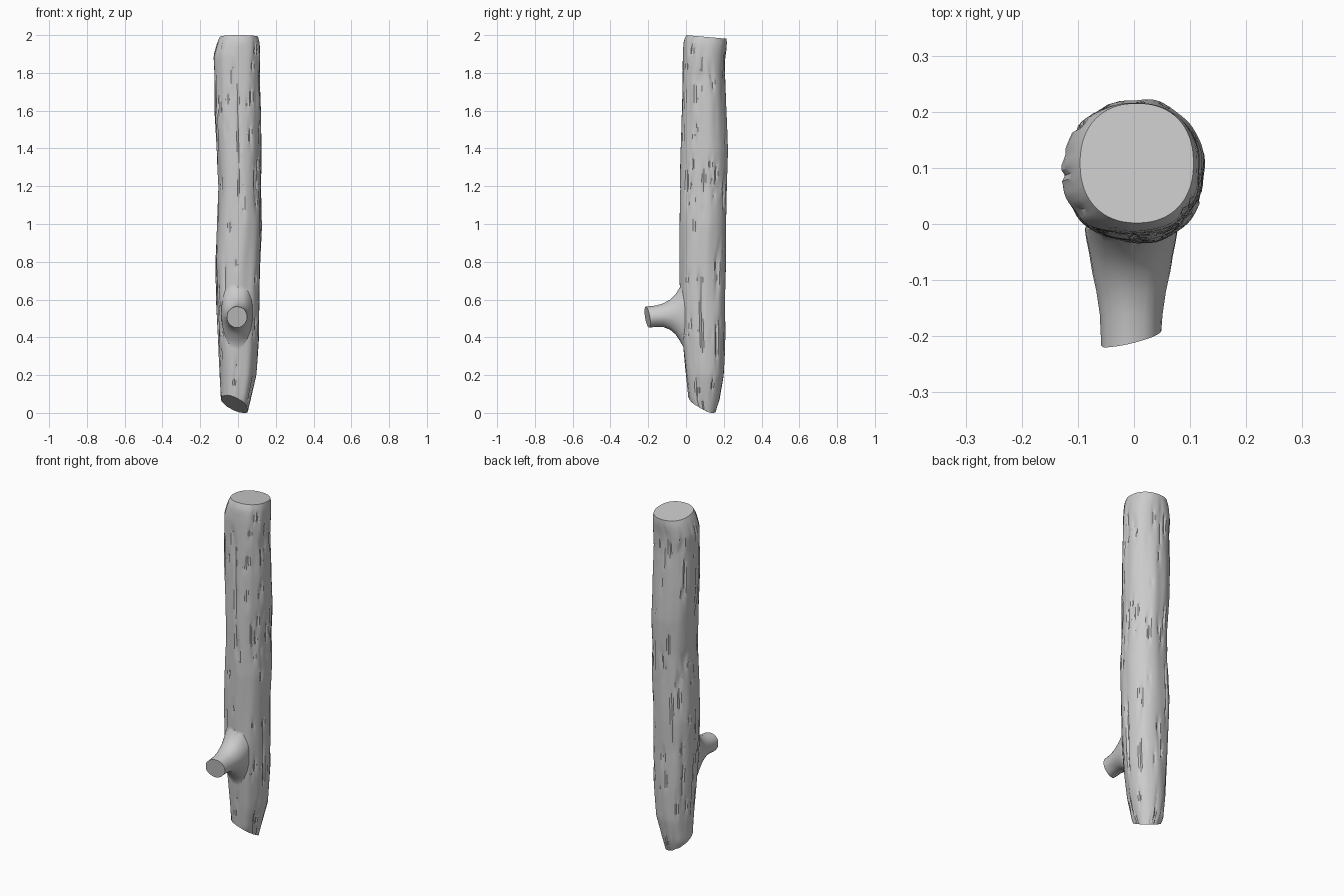
import bpy, bmesh, math
from mathutils import Vector, noise

if "Cube" in bpy.data.objects:
    bpy.data.objects.remove(bpy.data.objects["Cube"])

# Trunk outline: z, x min, x max, y min, y max
TRUNK = [
    (0.00, -0.06, 0.050, 0.050, 0.155), (0.07, -0.09, 0.066, 0.015, 0.178),
    (0.20, -0.096, 0.095, 0.000, 0.200), (0.40, -0.105, 0.110, -0.020, 0.207),
    (0.60, -0.115, 0.115, -0.030, 0.207), (0.80, -0.120, 0.120, -0.033, 0.212),
    (1.00, -0.112, 0.126, -0.033, 0.212), (1.20, -0.102, 0.118, -0.030, 0.217),
    (1.40, -0.112, 0.122, -0.028, 0.222), (1.60, -0.126, 0.122, -0.023, 0.214),
    (1.80, -0.127, 0.116, -0.020, 0.206), (1.90, -0.130, 0.118, -0.018, 0.210),
    (1.97, -0.110, 0.115, -0.012, 0.217), (2.00, -0.096, 0.106, 0.002, 0.215)]

# Branch outline: y, z centre, x radius, z radius
BRANCH = [
    (-0.204, 0.507, 0.054, 0.056), (-0.16, 0.512, 0.056, 0.056),
    (-0.12, 0.517, 0.062, 0.062), (-0.085, 0.52, 0.070, 0.078),
    (-0.055, 0.522, 0.075, 0.105), (-0.03, 0.524, 0.080, 0.145),
    (-0.01, 0.526, 0.083, 0.185), (0.03, 0.526, 0.07, 0.20)]


def outline(z):
    for a, b in zip(TRUNK, TRUNK[1:]):
        if z <= b[0]:
            t = max(0, (z - a[0]) / (b[0] - a[0]))
            return [p + (q - p) * t for p, q in zip(a[1:], b[1:])]
    return TRUNK[-1][1:]


def trunk_xy(ang, z):
    x0, x1, y0, y1 = outline(z)
    c, s = math.cos(ang), math.sin(ang)
    k = (abs(c) ** 2.25 + abs(s) ** 2.25) ** (-1 / 2.25)
    # broad lumps plus long thin bark cracks
    lump = noise.noise(Vector((c * 2.2, s * 2.2, z * 2.0)))
    n = noise.noise(Vector((c * 5 + 7, s * 5, z * 1.7)))
    patch = noise.noise(Vector((c * 3, s * 3 + 9, z * 4.5)))
    crack = max(0, 1 - abs(n) * 8) * min(1, max(0, patch * 4 + 0.6))
    fade = min(1, max(0, (2.0 - z) / 0.08))
    k *= 1 + (0.05 * lump - 0.075 * crack) * fade
    return ((x0 + x1) / 2 + (x1 - x0) / 2 * k * c,
            (y0 + y1) / 2 + (y1 - y0) / 2 * k * s)


def loft(name, rings):
    bm = bmesh.new()
    vs = [[bm.verts.new(p) for p in r] for r in rings]
    n = len(vs[0])
    for a, b in zip(vs, vs[1:]):
        for i in range(n):
            j = (i + 1) % n
            bm.faces.new((a[i], a[j], b[j], b[i]))
    bm.faces.new(vs[0][::-1])
    bm.faces.new(vs[-1])
    bmesh.ops.recalc_face_normals(bm, faces=bm.faces[:])
    me = bpy.data.meshes.new(name)
    bm.to_mesh(me)
    bm.free()
    ob = bpy.data.objects.new(name, me)
    bpy.context.collection.objects.link(ob)
    return ob


# Trunk with slanted bottom cut and slightly sloping top
SEG, RINGS = 72, 90
columns = []
for i in range(SEG):
    ang = math.tau * i / SEG
    bottom = 0.04
    for _ in range(6):
        x, y = trunk_xy(ang, bottom)
        bottom = max(0, 0.083 - 0.4 * x - 0.5 * y)
    x, y = trunk_xy(ang, 2)
    top = 2 - 0.09 * max(0, y)
    col = []
    for k in range(RINGS + 1):
        t = k / RINGS
        x, y = trunk_xy(ang, bottom + (2 - bottom) * t)
        col.append((x, y, bottom + (top - bottom) * t))
    columns.append(col)
trunk = loft("log_trunk", [[c[k] for c in columns] for k in range(RINGS + 1)])

# Sawn-off branch flaring into the trunk
rings = []
for k, (y, cz, rx, rz) in enumerate(BRANCH):
    ring = []
    for i in range(28):
        a = math.tau * i / 28
        w = 1 + 0.04 * noise.noise(Vector((math.cos(a) * 2, y * 6, math.sin(a) * 2)))
        dx, dz = rx * w * math.cos(a), rz * w * math.sin(a)
        tilt = 0.24 * dx - 0.16 * dz if k == 0 else 0
        ring.append((dx - 0.005, y + tilt, cz + dz))
    rings.append(ring)
branch = loft("branch_stub", rings)

# Merge branch into trunk
mod = trunk.modifiers.new("join_branch", 'BOOLEAN')
mod.operation = 'UNION'
mod.solver = 'EXACT'
mod.object = branch
bpy.context.view_layer.objects.active = trunk
trunk.select_set(True)
bpy.ops.object.modifier_apply(modifier=mod.name)
bpy.data.objects.remove(branch)
bpy.ops.object.shade_smooth_by_angle(angle=math.radians(32))
